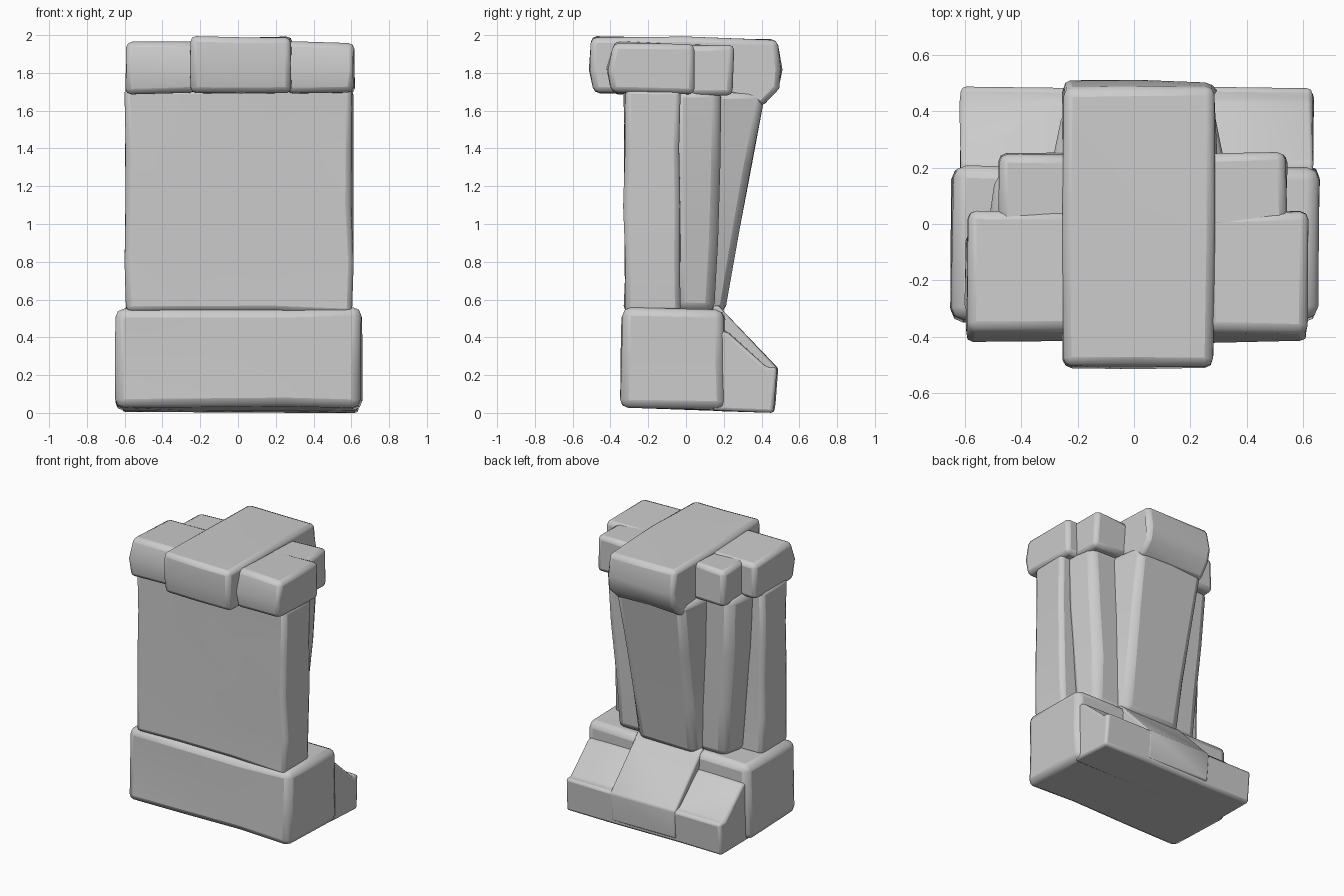
import bpy, bmesh, random
from mathutils import Vector

if "Cube" in bpy.data.objects:
    bpy.data.objects.remove(bpy.data.objects["Cube"])

random.seed(4)


def stone(name, x0, x1, profile, cuts_x=(), cuts_z=(), bevel=0.035, rough=0.008, taper=1, flare=0):
    """Extrude a (y, z) profile from x0 to x1, roughen it and round the edges.
    taper narrows the foot of the part, flare widens its front (low y) side."""
    bm = bmesh.new()
    face = bm.faces.new([bm.verts.new((x0, y, z)) for y, z in profile])
    ext = bmesh.ops.extrude_face_region(bm, geom=[face])
    moved = [v for v in ext["geom"] if isinstance(v, bmesh.types.BMVert)]
    bmesh.ops.translate(bm, verts=moved, vec=(x1 - x0, 0, 0))
    # extra edge loops for the hewn surface
    for axis, cuts in (((1, 0, 0), cuts_x), ((0, 0, 1), cuts_z)):
        for c in cuts:
            bmesh.ops.bisect_plane(bm, geom=bm.verts[:] + bm.edges[:] + bm.faces[:],
                                   plane_co=Vector(axis) * c, plane_no=axis)
    zs = [z for _, z in profile]
    low, high = min(zs), max(zs)
    front = min(y for y, _ in profile)
    mid = (x0 + x1) / 2
    for v in bm.verts:
        t = (v.co.z - low) / (high - low)
        side = 1 if v.co.x > mid else -1
        v.co.x = mid + (v.co.x - mid) * (taper + (1 - taper) * t)
        if v.co.y < front + 0.01:
            v.co.x += side * flare
        v.co += Vector([random.uniform(-rough, rough) for _ in range(3)])
        v.co.z = max(v.co.z, 0)
    bmesh.ops.recalc_face_normals(bm, faces=bm.faces)
    mesh = bpy.data.meshes.new(name)
    bm.to_mesh(mesh)
    bm.free()
    ob = bpy.data.objects.new(name, mesh)
    bpy.context.collection.objects.link(ob)
    mod = ob.modifiers.new("worn_edges", "BEVEL")
    mod.width = bevel
    mod.segments = 2
    mod.limit_method = "ANGLE"
    mod.angle_limit = 0.6
    bpy.ops.object.select_all(action="DESELECT")
    bpy.context.view_layer.objects.active = ob
    ob.select_set(True)
    bpy.ops.object.shade_smooth_by_angle(angle=0.9)
    return ob


def rect(y0, y1, z0, z1):
    return [(y0, z0), (y1, z0), (y1, z1), (y0, z1)]


# base block, underside rising slightly to the front
stone("base", -0.645, 0.652,
      [(-0.345, 0.03), (0.205, 0.012), (0.205, 0.55), (-0.34, 0.555)],
      (-0.25, 0.25), (0.28,), bevel=0.045)

# sloping foot behind the base, and the higher centre buttress on it
stone("foot", -0.615, 0.635,
      [(0.14, 0.014), (0.465, 0.0), (0.485, 0.24), (0.43, 0.245), (0.22, 0.43), (0.14, 0.44)],
      (-0.26, 0.28), bevel=0.018, rough=0.004)
stone("foot_buttress", -0.25, 0.27,
      [(0.14, 0.05), (0.47, 0.03), (0.487, 0.235), (0.21, 0.525), (0.17, 0.57), (0.14, 0.57)],
      bevel=0.012, rough=0.003)

# shaft: front slab, narrower slab behind it, leaning back rib
stone("front_slab", -0.6, 0.605, rect(-0.325, -0.03, 0.53, 1.72),
      (-0.25, 0.2), (0.8, 1.1, 1.4), bevel=0.03, rough=0.01)
stone("middle_slab", -0.49, 0.52, [(-0.06, 0.53), (0.15, 0.53), (0.19, 1.72), (-0.06, 1.72)],
      (), (0.9, 1.3), bevel=0.05, taper=0.85, flare=0.04)
stone("back_rib", -0.25, 0.28, [(0.12, 0.53), (0.205, 0.53), (0.42, 1.7), (0.12, 1.7)],
      (), (0.9, 1.3), bevel=0.04, rough=0.004, taper=0.8, flare=0.06)

# cap: stepped stones either side of a long centre stone
for label, inner, outer, step in (("left", -0.22, -0.595, -0.485), ("right", 0.255, 0.615, 0.54)):
    lo, hi = sorted((inner, outer))
    stone("cap_side_" + label, lo, hi,
          [(-0.395, 1.69), (0.04, 1.69), (0.04, 1.95), (-0.38, 1.965), (-0.42, 1.82)],
          bevel=0.03)
    lo, hi = sorted((inner, step))
    stone("cap_step_" + label, lo, hi, rect(-0.02, 0.25, 1.685, 1.948), bevel=0.03)
stone("cap_centre", -0.25, 0.285,
      [(-0.485, 1.69), (0.2, 1.68), (0.4, 1.62), (0.49, 1.72), (0.505, 1.82),
       (0.485, 1.975), (0, 1.99), (-0.5, 1.99), (-0.51, 1.82)],
      (0.02,), bevel=0.03, rough=0.006)
